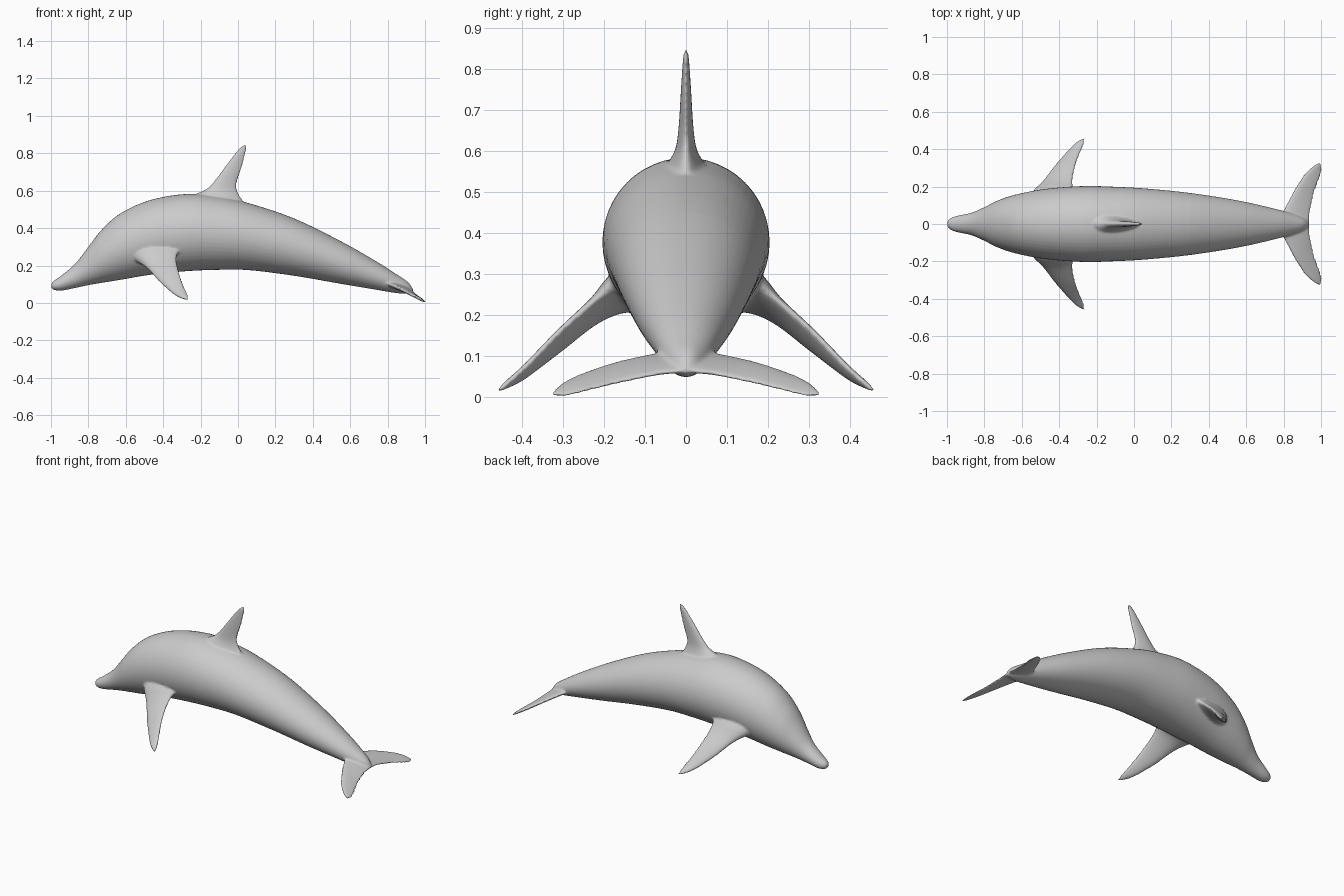
import bpy, bmesh, math
from mathutils import Vector

if "Cube" in bpy.data.objects:
    bpy.data.objects.remove(bpy.data.objects["Cube"])


def spline(rows, steps):
    """Smooth rows of numbers with a Catmull-Rom curve."""
    pts = [Vector(r) for r in rows]
    out = []
    for i in range(len(pts) - 1):
        a, b, c, d = pts[max(i - 1, 0)], pts[i], pts[i + 1], pts[min(i + 2, len(pts) - 1)]
        for s in range(steps):
            t = s / steps
            out.append(0.5 * (2 * b + (c - a) * t + (2 * a - 5 * b + 4 * c - d) * t * t
                              + (3 * b - a - 3 * c + d) * t ** 3))
    return out + [pts[-1]]


def loft(bm, rings):
    """Skin closed rings and cap both ends."""
    rows = [[bm.verts.new(p) for p in ring] for ring in rings]
    n = len(rows[0])
    for a, b in zip(rows, rows[1:]):
        for i in range(n):
            bm.faces.new((a[i], a[(i + 1) % n], b[(i + 1) % n], b[i]))
    bm.faces.new(rows[0][::-1])
    bm.faces.new(rows[-1])


def fin(bm, rows, side=1):
    """Rows: leading edge xyz, trailing edge xyz, half thickness."""
    rings = []
    rows = spline(rows, 6)
    span = Vector(rows[-1][:3]) - (Vector(rows[0][:3]) + Vector(rows[0][3:6])) / 2
    chord = Vector(rows[2][3:6]) - Vector(rows[2][:3])
    normal = chord.cross(span).normalized()
    for r in rows:
        lead, trail, h = Vector(r[:3]), Vector(r[3:6]), max(r[6], 0.0005)
        ring = []
        for k in range(24):
            a = 2 * math.pi * k / 24
            t = 0.5 - 0.5 * math.cos(a)
            p = lead.lerp(trail, t) + normal * h * math.sin(a) * (1.2 - 0.5 * t)
            ring.append(Vector((p.x, p.y * side, p.z)))
        rings.append(ring)
    loft(bm, rings)


bm = bmesh.new()

# body: x, belly z, back z, half width
body = [(-1.0, .088, .094, .004), (-.994, .075, .11, .02), (-.975, .067, .125, .034),
        (-.94, .066, .15, .045), (-.87, .08, .21, .06), (-.80, .095, .30, .09),
        (-.73, .107, .39, .125), (-.63, .123, .478, .158), (-.47, .15, .55, .188),
        (-.27, .17, .583, .203), (-.1, .177, .568, .199), (.06, .175, .533, .19),
        (.30, .145, .452, .166), (.55, .102, .33, .127), (.74, .07, .222, .085),
        (.85, .052, .152, .055), (.91, .05, .11, .03), (.938, .06, .07, .006)]
rings = []
for x, lo, hi, w in spline(body, 5):
    rings.append([Vector((x, w * math.cos(a), (lo + hi) / 2 + (hi - lo) / 2 * math.sin(a)))
                  for a in (2 * math.pi * k / 48 for k in range(48))])
loft(bm, rings)

# dorsal fin
fin(bm, [(-.29, 0, .53, .08, 0, .48, .09), (-.23, 0, .578, .035, 0, .535, .05),
         (-.165, 0, .612, .0, 0, .59, .027), (-.12, 0, .66, -.006, 0, .64, .019),
         (-.065, 0, .735, .018, 0, .715, .014), (-.016, 0, .80, .036, 0, .785, .01),
         (.015, 0, .835, .046, 0, .825, .007), (.038, 0, .85, .042, 0, .849, .003)])

for side in (1, -1):
    # flippers
    fin(bm, [(-.58, .11, .24, -.27, .11, .31, .075), (-.54, .17, .225, -.31, .17, .28, .045),
             (-.485, .23, .185, -.328, .22, .24, .025), (-.42, .315, .113, -.315, .305, .165, .018),
             (-.345, .40, .047, -.285, .385, .082, .013), (-.30, .442, .024, -.267, .43, .04, .009),
             (-.268, .46, .014, -.263, .458, .016, .003)], side)
    # tail flukes
    fin(bm, [(.74, -.01, .115, .938, -.01, .065, .02), (.795, .065, .104, .944, .07, .056, .015),
             (.85, .17, .083, .966, .17, .034, .012), (.91, .265, .052, .995, .25, .014, .009),
             (.955, .308, .029, 1.004, .295, .004, .007),
             (.99, .328, .01, 1.0, .324, .004, .003)], side)

bmesh.ops.recalc_face_normals(bm, faces=bm.faces)
mesh = bpy.data.meshes.new("dolphin_body")
bm.to_mesh(mesh)
bm.free()
obj = bpy.data.objects.new("dolphin_body", mesh)
bpy.context.collection.objects.link(obj)

skin = bpy.data.materials.new("grey_skin")
skin.diffuse_color = (.6, .6, .6, 1)
skin.use_nodes = True
skin.node_tree.nodes["Principled BSDF"].inputs["Base Color"].default_value = skin.diffuse_color
mesh.materials.append(skin)

# fuse the parts into one skin with soft joins
remesh = obj.modifiers.new("fuse", 'REMESH')
remesh.mode = 'VOXEL'
remesh.voxel_size = 0.006
remesh.use_smooth_shade = True
soften = obj.modifiers.new("soften", 'SMOOTH')
soften.factor = 0.5
soften.iterations = 8
